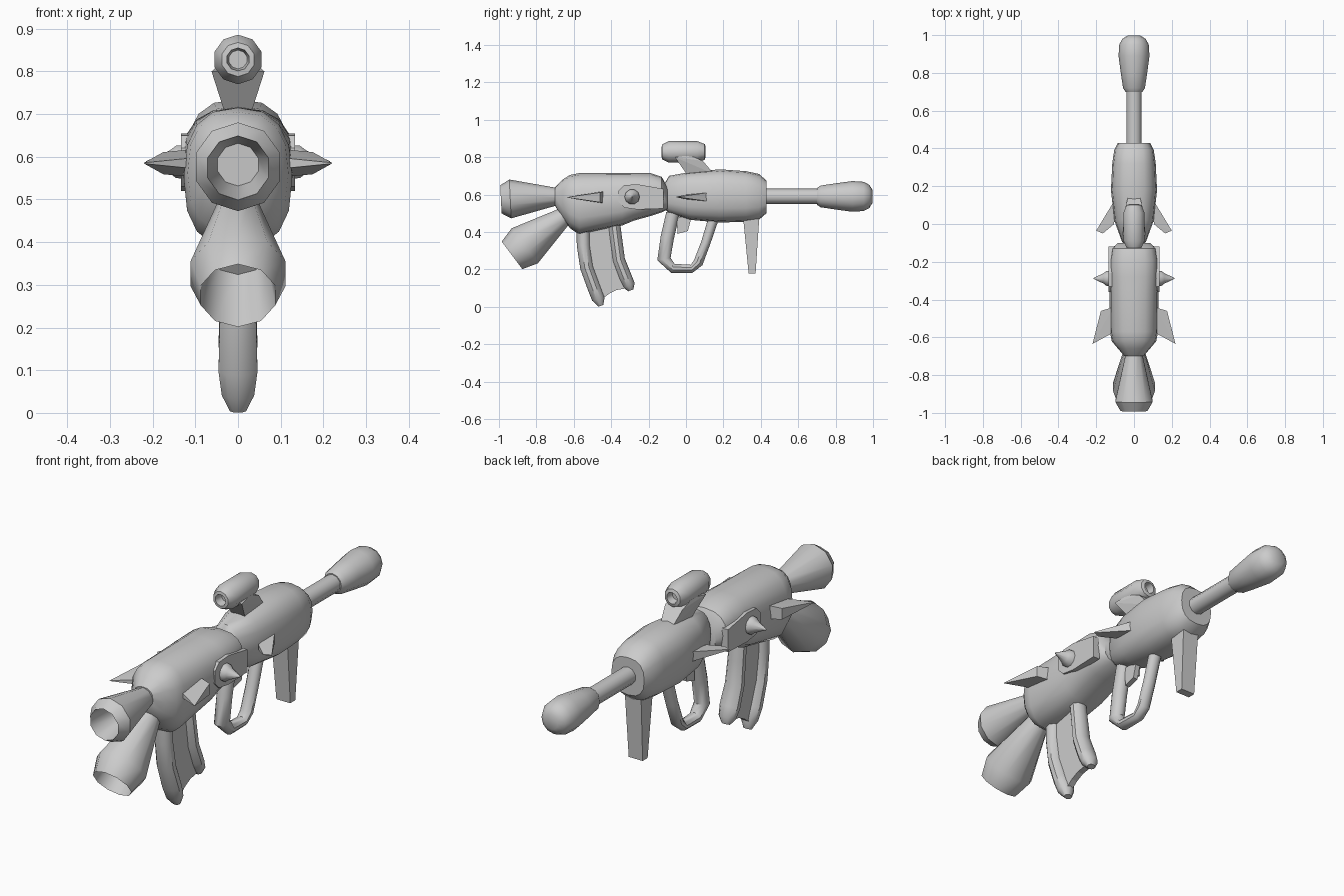
import bpy, bmesh, math
from mathutils import Vector

cube = bpy.data.objects.get("Cube")
if cube:
    bpy.data.objects.remove(cube, do_unlink=True)

grey = bpy.data.materials.new("light grey")
grey.use_nodes = True
grey.diffuse_color = (0.6, 0.6, 0.6, 1)
grey.node_tree.nodes["Principled BSDF"].inputs["Base Color"].default_value = (0.6, 0.6, 0.6, 1)


def finish(name, bm, angle=40):
    bmesh.ops.recalc_face_normals(bm, faces=bm.faces)
    mesh = bpy.data.meshes.new(name)
    bm.to_mesh(mesh)
    bm.free()
    mesh.materials.append(grey)
    obj = bpy.data.objects.new(name, mesh)
    bpy.context.collection.objects.link(obj)
    if angle:
        bpy.ops.object.select_all(action="DESELECT")
        obj.select_set(True)
        bpy.context.view_layer.objects.active = obj
        bpy.ops.object.shade_smooth_by_angle(angle=math.radians(angle))
    return obj


def tube(name, stations, axis=None, n=10, power=2.0, angle=40):
    """Loft of rings; a station is (y, z, radius in the side plane, radius in x)."""
    bm = bmesh.new()
    centres = [Vector((0, s[0], s[1])) for s in stations]
    rings = []
    for i, (y, z, r, rx) in enumerate(stations):
        if axis:
            t = Vector((0, *axis)).normalized()
        else:
            t = (centres[min(i + 1, len(centres) - 1)] - centres[max(i - 1, 0)]).normalized()
        up = Vector((0, -t.z, t.y))
        ring = []
        for k in range(n):
            a = math.tau * k / n
            c, s = math.cos(a), math.sin(a)
            cu = math.copysign(abs(c) ** (2 / power), c)
            su = math.copysign(abs(s) ** (2 / power), s)
            ring.append(bm.verts.new(centres[i] + up * r * cu + Vector((rx * su, 0, 0))))
        rings.append(ring)
    for a, b in zip(rings, rings[1:]):
        for k in range(n):
            bm.faces.new((a[k], a[(k + 1) % n], b[(k + 1) % n], b[k]))
    bm.faces.new(rings[0])
    bm.faces.new(rings[-1])
    return finish(name, bm, angle)


def body(name, sections):
    """Shell from (y, top, bottom, half width) sections."""
    return tube(name, [(y, (t + b) / 2, (t - b) / 2, w) for y, t, b, w in sections],
                axis=(1, 0), n=16, power=2.5)


def lathe(name, start, axis, profile, n=10):
    """Turned part: profile of (distance along axis, radius)."""
    d = Vector(axis).normalized()
    return tube(name, [(start[0] + d.x * s, start[1] + d.y * s, r, r) for s, r in profile],
                axis=axis, n=n)


def hull(name, points):
    bm = bmesh.new()
    for p in points:
        bm.verts.new(p)
    bmesh.ops.convex_hull(bm, input=bm.verts[:])
    bmesh.ops.dissolve_limit(bm, angle_limit=0.02, verts=bm.verts[:], edges=bm.edges[:])
    return finish(name, bm, 0)


def plate(name, outline, x0, x1):
    """Side outline in (y, z) extruded from x0 to x1."""
    bm = bmesh.new()
    face = bm.faces.new([bm.verts.new((x0, y, z)) for y, z in outline])
    out = bmesh.ops.extrude_face_region(bm, geom=[face])
    moved = [v for v in out["geom"] if isinstance(v, bmesh.types.BMVert)]
    bmesh.ops.translate(bm, verts=moved, vec=(x1 - x0, 0, 0))
    return finish(name, bm, 0)


# Main shells
body("rear_body", [(-.70, .64, .54, .05), (-.66, .68, .47, .085), (-.62, .705, .42, .118),
                   (-.57, .715, .385, .127), (-.34, .715, .435, .13), (-.28, .715, .46, .13),
                   (-.19, .715, .485, .128), (-.13, .695, .505, .118), (-.10, .64, .52, .085)])
body("front_body", [(-.12, .65, .53, .045), (-.09, .70, .50, .065), (.02, .72, .465, .105),
                    (.18, .735, .45, .122), (.32, .725, .455, .115), (.39, .71, .465, .105),
                    (.43, .675, .50, .085)])

# Barrel and bulb muzzle
lathe("barrel", (.40, .59), (1, 0), [(0, .041), (.34, .041)])
lathe("muzzle", (.70, .59), (1, 0), [(0, .045), (.02, .058), (.10, .07), (.19, .082),
                                     (.25, .078), (.28, .062), (.297, .035)], n=12)

# Hollow exhaust horns
lathe("upper_horn", (-.67, .59), (-1, -.05), [(0, .042), (.27, .104), (.32, .075), (.17, .05)])
lathe("lower_horn", (-.63, .50), (-.8, -.6), [(0, .045), (.05, .055), (.29, .117),
                                               (.375, .092), (.20, .07)])

# Scope with recessed ends, on a flared cradle
lathe("scope", (-.11, .828), (1, 0), [(.02, .022), (-.02, .027), (-.018, .04), (.02, .058),
                                      (.17, .058), (.21, .042), (.215, .027), (.18, .022)])
hull("scope_mount", [(s * x, y, z) for s in (-1, 1) for x, y, z in
                     ((.03, .01, .70), (.03, .15, .71), (.062, -.06, .80),
                      (.05, .02, .81), (.045, .09, .78))])

# Ribbed grip: two tubes and a web
tube("grip_front_tube", [(-.55, .46, .036, .04), (-.548, .33, .036, .042), (-.53, .21, .036, .045),
                         (-.49, .10, .036, .048), (-.468, .045, .036, .04), (-.455, .005, .014, .02)])
tube("grip_rear_tube", [(-.39, .48, .034, .04), (-.375, .36, .034, .042), (-.36, .25, .034, .045),
                        (-.325, .16, .035, .048), (-.305, .115, .033, .04), (-.295, .088, .015, .02)])
plate("grip_web", [(-.55, .45), (-.38, .45), (-.36, .25), (-.31, .10), (-.37, .09),
                   (-.41, .07), (-.45, .04), (-.53, .21)], -.015, .015)

# Trigger and guard
tube("trigger_guard", [(-.07, .50, .036, .035), (-.10, .37, .036, .035), (-.118, .255, .036, .035),
                       (-.07, .205, .026, .03), (.03, .203, .022, .028), (.065, .235, .026, .03),
                       (.105, .34, .025, .03), (.15, .48, .028, .03)])
plate("trigger", [(-.05, .48), (.03, .48), (.01, .405), (-.045, .39)], -.012, .012)

# Tapered front leg
hull("front_leg", [(sx * w, y, z) for sx in (-1, 1) for w, y, z in
                   ((.042, .305, .48), (.042, .392, .48), (.036, .335, .178), (.036, .372, .178))])

# Swept fins, spikes and side panels on both sides
for side, label in ((1, "left"), (-1, "right")):
    hull(label + "_rear_fin", [(side * x, y, .585 + k * z) for k in (-1, 1) for x, y, z in
                               ((.11, -.44, .032), (.11, -.575, .012), (.175, -.46, .026),
                                (.22, -.635, .001))])
    hull(label + "_front_fin", [(side * x, y, .587 + k * z) for k in (-1, 1) for x, y, z in
                                ((.10, .13, .025), (.105, .0, .012), (.165, -.05, .002),
                                 (.20, -.035, .002))])
    plate(label + "_side_panel", [(-.36, .62), (-.33, .65), (-.26, .655), (-.12, .63),
                                  (-.12, .525), (-.26, .52), (-.33, .53), (-.36, .56)],
          side * .10, side * .134)
    bm = bmesh.new()
    profile = ((.11, .042), (.145, .04), (.16, .028), (.215, .002))
    rings = [[bm.verts.new((side * x, -.288 + r * math.cos(math.tau * k / 10),
                            .588 + r * math.sin(math.tau * k / 10))) for k in range(10)]
             for x, r in profile]
    for a, b in zip(rings, rings[1:]):
        for k in range(10):
            bm.faces.new((a[k], a[k - 1], b[k - 1], b[k]))
    bm.faces.new(rings[0])
    bm.faces.new(rings[-1])
    finish(label + "_spike", bm)
